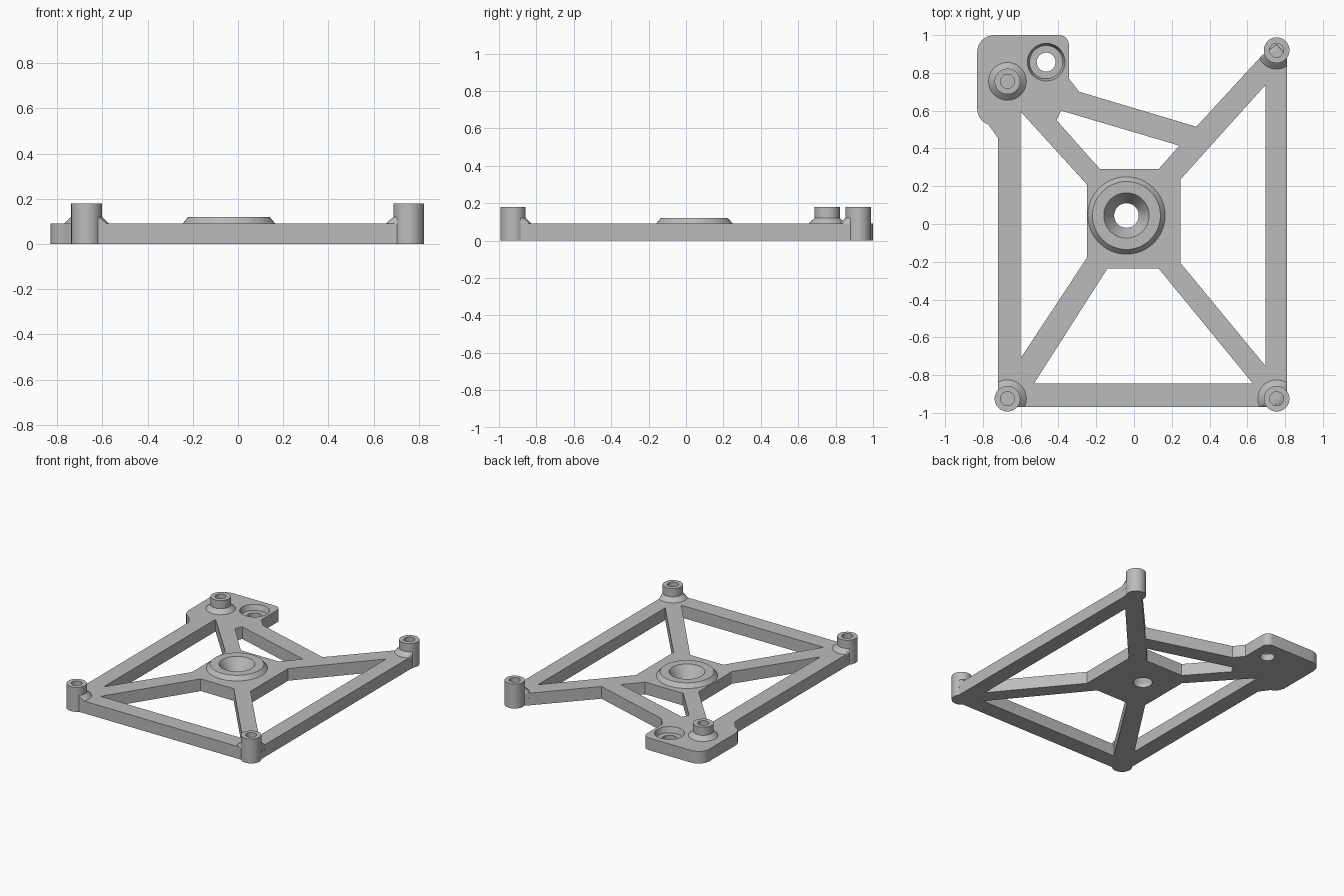
import bpy, bmesh, math
from math import cos, sin, radians

cube = bpy.data.objects.get("Cube")
if cube:
    bpy.data.objects.remove(cube, do_unlink=True)

THICK = 0.09
SEG = 48

grey = bpy.data.materials.new("light_grey")
grey.use_nodes = True
colour = (0.5, 0.5, 0.5, 1)
grey.diffuse_color = colour
grey.node_tree.nodes["Principled BSDF"].inputs["Base Color"].default_value = colour


def select_only(ob):
    bpy.ops.object.select_all(action='DESELECT')
    ob.select_set(True)
    bpy.context.view_layer.objects.active = ob


def smooth(ob):
    select_only(ob)
    bpy.ops.object.shade_smooth_by_angle(angle=radians(30))


def arc(cx, cy, r, start, end, steps=8):
    angles = [radians(start + (end - start) * i / steps) for i in range(steps + 1)]
    return [(cx + r * cos(a), cy + r * sin(a)) for a in angles]


def circle(centre, r):
    return arc(*centre, r, 0, 360, SEG)[:-1]


def slab(name, loops, height):
    """Extrude a filled outline; inner loops become openings."""
    cu = bpy.data.curves.new(name, 'CURVE')
    cu.dimensions = '2D'
    cu.fill_mode = 'BOTH'
    cu.extrude = height / 2
    for loop in loops:
        sp = cu.splines.new('POLY')
        sp.points.add(len(loop) - 1)
        for p, (x, y) in zip(sp.points, loop):
            p.co = (x, y, 0, 1)
        sp.use_cyclic_u = True
    ob = bpy.data.objects.new(name, cu)
    bpy.context.collection.objects.link(ob)
    ob.location.z = height / 2
    select_only(ob)
    bpy.ops.object.convert(target='MESH')
    ob = bpy.context.object
    bm = bmesh.new()
    bm.from_mesh(ob.data)
    bmesh.ops.remove_doubles(bm, verts=bm.verts, dist=0.0001)
    bmesh.ops.recalc_face_normals(bm, faces=bm.faces)
    bm.to_mesh(ob.data)
    bm.free()
    ob.data.materials.clear()
    ob.data.materials.append(grey)
    return ob


def lathe(name, centre, profile, closed=False):
    """Revolve an (r, z) profile about a vertical axis."""
    bm = bmesh.new()
    verts = [bm.verts.new((r, 0, z)) for r, z in profile]
    pairs = list(zip(verts, verts[1:]))
    if closed:
        pairs.append((verts[-1], verts[0]))
    edges = [bm.edges.new(p) for p in pairs]
    bmesh.ops.spin(bm, geom=verts + edges, cent=(0, 0, 0), axis=(0, 0, 1),
                   angle=2 * math.pi, steps=SEG)
    bmesh.ops.remove_doubles(bm, verts=bm.verts, dist=0.0001)
    bmesh.ops.recalc_face_normals(bm, faces=bm.faces)
    me = bpy.data.meshes.new(name)
    bm.to_mesh(me)
    bm.free()
    me.materials.append(grey)
    ob = bpy.data.objects.new(name, me)
    ob.location = (*centre, 0)
    bpy.context.collection.objects.link(ob)
    smooth(ob)
    return ob


# Frame outline, counter-clockwise from the front right corner
outline = [(-0.72, -0.97), (0.78, -0.97), (0.81, -0.94), (0.81, 0.89), (0.755, 0.95),
           (0.675, 0.89), (0.33, 0.515), (-0.29, 0.70), (-0.345, 0.77)]
outline += arc(-0.395, 0.95, 0.05, 0, 90)
outline += arc(-0.74, 0.91, 0.09, 90, 180)
outline += arc(-0.74, 0.61, 0.09, 180, 235)
outline += [(-0.77, 0.525), (-0.72, 0.455)]

# Openings between the arms
windows = [
    [(-0.6, 0.595), (-0.6, -0.71), (-0.25, -0.18), (-0.25, 0.21)],
    [(-0.53, -0.845), (0.63, -0.845), (0.13, -0.235), (-0.14, -0.235)],
    [(0.695, 0.735), (0.695, -0.75), (0.245, -0.205), (0.245, 0.235)],
    [(-0.385, 0.60), (0.24, 0.415), (0.13, 0.29), (-0.18, 0.29), (-0.41, 0.55)],
]
hub = (-0.04, 0.045)
pad_hole = (-0.465, 0.857)

frame = slab("frame_plate",
             [outline] + windows + [circle(hub, 0.15), circle(pad_hole, 0.1)], THICK)
smooth(frame)

# Raised hub with a countersunk hole
lathe("hub_boss", hub, [(0.065, 0), (0.15, 0), (0.15, THICK), (0.205, THICK),
                        (0.18, 0.12), (0.12, 0.12), (0.065, 0.03)], closed=True)

# Recessed hole in the corner pad
lathe("pad_recess", pad_hole, [(0.05, 0), (0.1, 0), (0.1, THICK),
                               (0.088, 0.05), (0.05, 0.05)], closed=True)

# Posts with blind holes, each with a sloped collar trimmed to the frame edge
trimmer = slab("collar_trimmer", [outline], 0.3)
posts = {"front_right": (-0.67, -0.925), "front_left": (0.755, -0.925),
         "back_left": (0.755, 0.92), "back_right": (-0.67, 0.755)}
for side, centre in posts.items():
    lathe(side + "_post", centre, [(0, 0), (0.068, 0), (0.068, 0.18),
                                   (0.037, 0.18), (0.037, 0.1), (0, 0.1)])
    collar = lathe(side + "_collar", centre, [(0, 0.05), (0.1, 0.05), (0.1, THICK),
                                              (0.068, 0.12), (0, 0.12)])
    trim = collar.modifiers.new("trim", 'BOOLEAN')
    trim.operation = 'INTERSECT'
    trim.solver = 'EXACT'
    trim.object = trimmer
    select_only(collar)
    bpy.ops.object.modifier_apply(modifier="trim")
bpy.data.objects.remove(trimmer, do_unlink=True)
